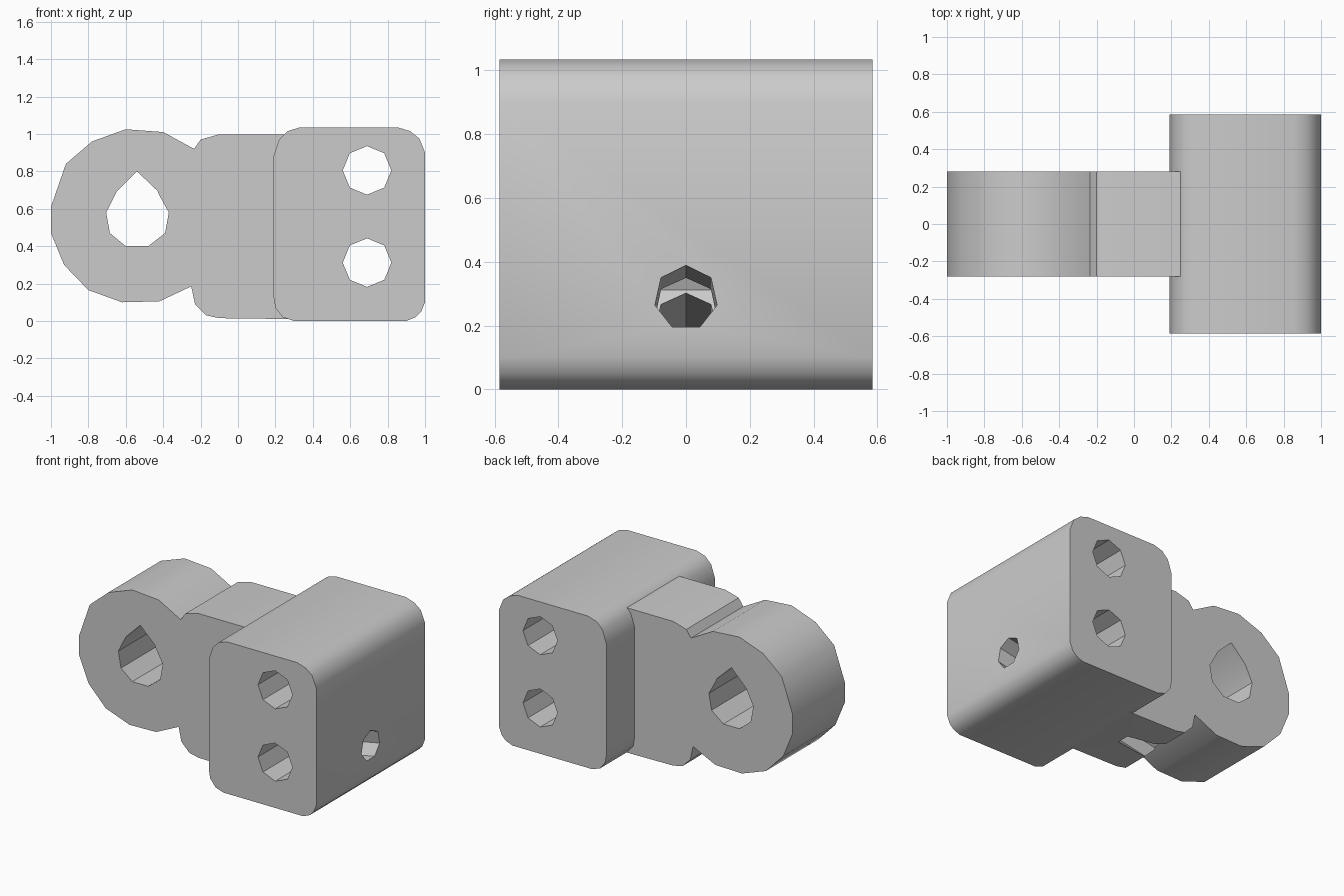
import bpy
import bmesh
from math import cos, sin, tau, atan
from mathutils import Matrix, Vector

cube = bpy.data.objects.get("Cube")
if cube:
    bpy.data.objects.remove(cube, do_unlink=True)

grey = bpy.data.materials.new("plain grey")
grey.use_nodes = True
colour = (0.6, 0.6, 0.6, 1)
grey.diffuse_color = colour
grey.node_tree.nodes["Principled BSDF"].inputs["Base Color"].default_value = colour


def prism(name, profile, half, matrix=Matrix()):
    """Extrude an (x, z) profile evenly to both sides along y."""
    bm = bmesh.new()
    face = bm.faces.new([bm.verts.new((x, -half, z)) for x, z in profile])
    side = bmesh.ops.extrude_face_region(bm, geom=[face])["geom"]
    moved = [v for v in side if isinstance(v, bmesh.types.BMVert)]
    bmesh.ops.translate(bm, vec=(0, 2 * half, 0), verts=moved)
    bmesh.ops.recalc_face_normals(bm, faces=bm.faces)
    bm.transform(matrix)
    mesh = bpy.data.meshes.new(name)
    bm.to_mesh(mesh)
    bm.free()
    obj = bpy.data.objects.new(name, mesh)
    bpy.context.collection.objects.link(obj)
    mesh.materials.append(grey)
    return obj


def ngon(cx, cz, r, sides):
    """Regular polygon with a corner at the top."""
    return [(cx + r * sin(tau * i / sides), cz + r * cos(tau * i / sides))
            for i in range(sides)]


def cut(target, cutter):
    cutter.hide_render = True
    cutter.hide_set(True)
    mod = target.modifiers.new(cutter.name, "BOOLEAN")
    mod.operation = "DIFFERENCE"
    mod.solver = "EXACT"
    mod.object = cutter


# Mounting block with rounded long edges
block = prism("mounting_block", [
    (.19, .13), (.2, .07), (.24, .02), (.3, 0), (.9, 0), (.95, .02), (.98, .05),
    (1, .1), (1, .9), (.97, .975), (.92, 1.015), (.855, 1.035), (.33, 1.035),
    (.265, 1.015), (.22, .97), (.19, .88)], .585)

# Eye ring and neck share one outline, running into the block
arm = prism("eye_arm", [
    (.3, .01), (-.1, .015), (-.17, .03), (-.23, .09), (-.25, .185), (-.42, .105),
    (-.62, .1), (-.8, .165), (-.93, .3), (-1, .47), (-1, .61), (-.92, .84),
    (-.78, .96), (-.6, 1.025), (-.4, 1.01), (-.235, .92), (-.2, .97),
    (-.1, .998), (.3, .998)], .282)

# Two bolt holes through the block
for label, z in (("upper", .805), ("lower", .312)):
    cut(block, prism(label + "_hole_cutter", ngon(.69, z, .13, 8), .8))

# Pointed hole through the eye
cut(arm, prism("eye_hole_cutter", [
    (-.54, .8), (-.43, .695), (-.425, .68), (-.37, .58), (-.39, .47), (-.48, .4),
    (-.6, .4), (-.685, .47), (-.705, .58), (-.65, .69)], .5))

# Sloping bore from the block's end face out of the underside of the neck
slope = .2
turn = Matrix.Rotation(-atan(slope), 4, "Y") @ Matrix.Rotation(-tau / 4, 4, "Z")
centre = Vector((.35, 0, .287 - .65 * slope))
bore = prism("bore_cutter", ngon(0, 0, .1, 7), .76, Matrix.Translation(centre) @ turn)
cut(block, bore)
cut(arm, bore)

# Smooth shading with crisp edges
bpy.ops.object.select_all(action="DESELECT")
for obj in (block, arm):
    bpy.context.view_layer.objects.active = obj
    obj.select_set(True)
    for mod in list(obj.modifiers):
        bpy.ops.object.modifier_apply(modifier=mod.name)
bpy.ops.object.shade_smooth_by_angle(angle=.55)
